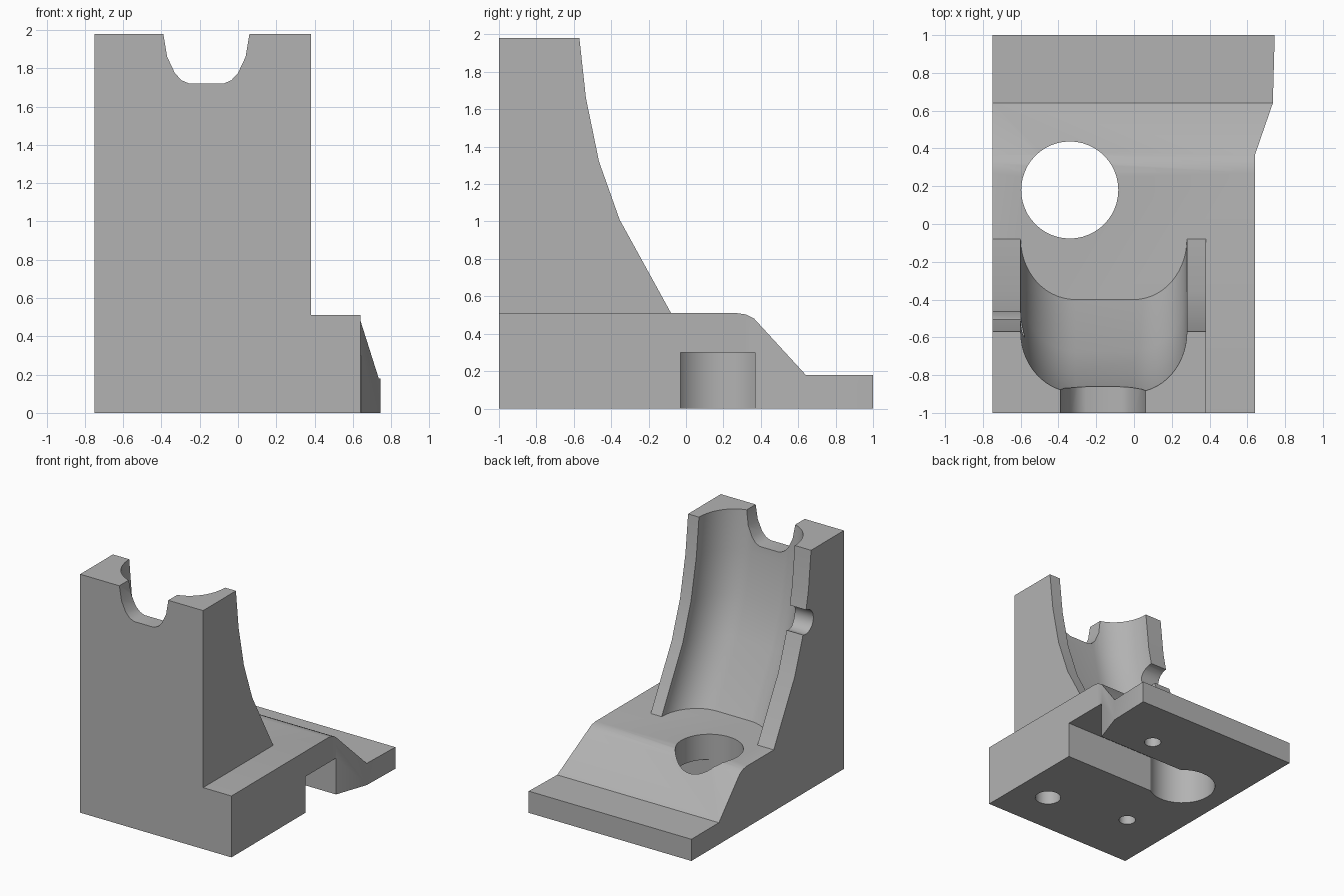
import bpy
import bmesh
import math
from mathutils import Vector

cube = bpy.data.objects.get("Cube")
if cube:
    bpy.data.objects.remove(cube, do_unlink=True)

grey = bpy.data.materials.new("plain_grey")
grey.use_nodes = True
grey.diffuse_color = (0.45, 0.45, 0.45, 1)
grey.node_tree.nodes["Principled BSDF"].inputs["Base Color"].default_value = grey.diffuse_color


def loft(name, sections):
    """Solid through matching closed sections, capped at both ends."""
    bm = bmesh.new()
    rings = [[bm.verts.new(p) for p in s] for s in sections]
    for a, b in zip(rings, rings[1:]):
        for i in range(len(a)):
            j = (i + 1) % len(a)
            bm.faces.new((a[i], a[j], b[j], b[i]))
    bm.faces.new(rings[0])
    bm.faces.new(rings[-1])
    bmesh.ops.recalc_face_normals(bm, faces=bm.faces)
    mesh = bpy.data.meshes.new(name)
    bm.to_mesh(mesh)
    bm.free()
    mesh.materials.append(grey)
    obj = bpy.data.objects.new(name, mesh)
    bpy.context.collection.objects.link(obj)
    return obj


def cylinder(name, centre, radius, length, axis="Z", sides=48):
    """Round cutter starting at centre and running along an axis."""
    ring = [(radius * math.cos(t), radius * math.sin(t))
            for t in (2 * math.pi * i / sides for i in range(sides))]
    c = Vector(centre)
    if axis == "Z":
        return loft(name, [[c + Vector((u, v, d)) for u, v in ring] for d in (0, length)])
    return loft(name, [[c + Vector((d, u, v)) for u, v in ring] for d in (0, length)])


def cut(target, cutter):
    mod = target.modifiers.new("cut", "BOOLEAN")
    mod.operation = "DIFFERENCE"
    mod.solver = "EXACT"
    mod.object = cutter
    bpy.context.view_layer.objects.active = target
    bpy.ops.object.modifier_apply(modifier=mod.name)
    bpy.data.objects.remove(cutter, do_unlink=True)


# Base: stepped block with a sloped rear, a flared right side and a thin foot
stations = [(-1, 0.51, 0.64), (0.27, 0.51, 0.64), (0.32, 0.503, 0.64),
            (0.365, 0.48, 0.64), (0.64, 0.18, 0.735), (1, 0.18, 0.745)]
base = loft("base", [[(-0.75, y, 0), (xr, y, 0), (xr, y, top), (-0.75, y, top)]
                     for y, top, xr in stations])

# Side slot, round well and blind screw holes underneath
cut(base, loft("slot_cutter", [[(x, -0.03, -0.1), (x, 0.37, -0.1), (x, 0.37, 0.3), (x, -0.03, 0.3)]
                               for x in (-0.34, 1)]))
cut(base, cylinder("well_cutter", (-0.34, 0.18, -0.2), 0.257, 1))
for x, y, r, depth in [(0.35, -0.63, 0.1, 0.3), (-0.35, -0.5, 0.065, 0.2), (0.28, 0.56, 0.065, 0.12)]:
    cut(base, cylinder("hole_cutter", (x, y, -0.1), r, depth + 0.1, sides=24))

# Tower: U-shaped section whose open side leans back along a curve
steps = 14


def tower_section(edge, z):
    arc = [math.pi / 2 * i / steps for i in range(steps + 1)]
    pts = [(-0.75, -1, z), (0.38, -1, z), (0.38, edge, z)]
    pts += [(0.28 * math.cos(t), edge - 0.32 * math.sin(t), z) for t in arc]
    pts += [(-0.31 - 0.29 * math.cos(t), edge - 0.32 * math.sin(t), z) for t in reversed(arc)]
    return pts + [(-0.75, edge, z)]


lean = [(-0.08, 0.51), (-0.355, 1.01), (-0.465, 1.32), (-0.535, 1.66), (-0.57, 1.98)]
tower = loft("cradle_tower", [tower_section(e, z) for e, z in lean])

# Rounded notch through the top of the front wall
half = [(0.225, 2.1), (0.225, 1.98), (0.205, 1.86), (0.165, 1.775), (0.13, 1.737), (0.09, 1.72)]
mid = -0.165
outline = [(mid + w, z) for w, z in half] + [(mid - w, z) for w, z in reversed(half)]
cut(tower, loft("notch_cutter", [[(x, y, z) for x, z in outline] for y in (-1.2, -0.6)]))

# Cross groove in the edge of the right wall
cut(tower, cylinder("groove_cutter", (-0.9, -0.5, 1.41), 0.1, 0.38, axis="X", sides=32))

# Smooth the curved walls and keep the edges crisp
for obj in (base, tower):
    bpy.ops.object.select_all(action="DESELECT")
    obj.select_set(True)
    bpy.context.view_layer.objects.active = obj
    bpy.ops.object.shade_smooth_by_angle(angle=math.radians(30))
